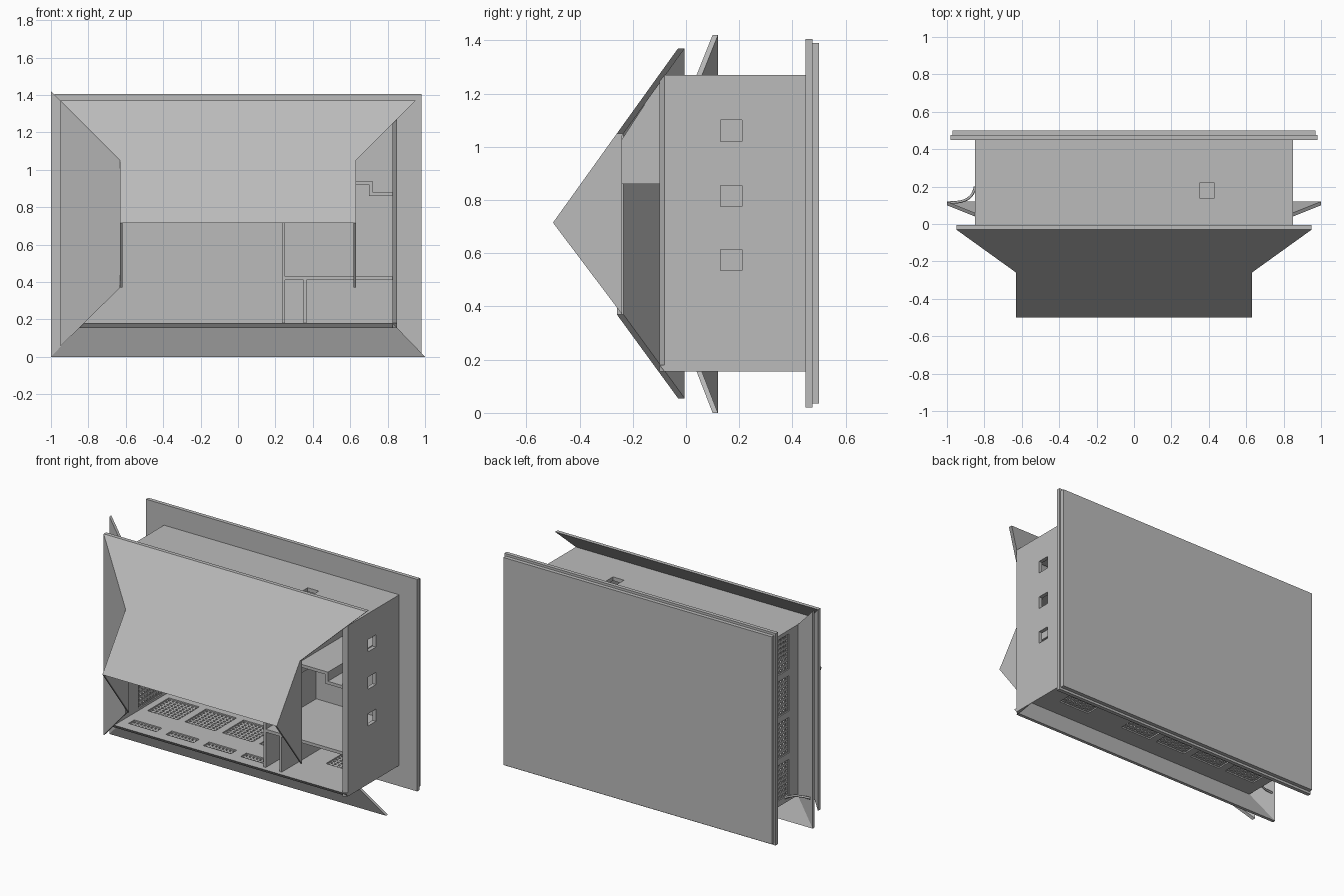
import bpy, bmesh
from mathutils import Vector

cube = bpy.data.objects.get("Cube")
if cube:
    bpy.data.objects.remove(cube, do_unlink=True)

grey = bpy.data.materials.new("plain_grey")
grey.use_nodes = True
COLOUR = (0.5, 0.5, 0.5, 1)
grey.diffuse_color = COLOUR
grey.node_tree.nodes["Principled BSDF"].inputs["Base Color"].default_value = COLOUR


def make(name, bm):
    mesh = bpy.data.meshes.new(name)
    bmesh.ops.recalc_face_normals(bm, faces=bm.faces)
    bm.to_mesh(mesh)
    bm.free()
    mesh.materials.append(grey)
    ob = bpy.data.objects.new(name, mesh)
    bpy.context.collection.objects.link(ob)
    return ob


def slab(name, outline, offset):
    """Extrude a flat outline along an offset."""
    bm = bmesh.new()
    face = bm.faces.new([bm.verts.new(p) for p in outline])
    new = bmesh.ops.extrude_face_region(bm, geom=[face])["geom"]
    verts = [g for g in new if isinstance(g, bmesh.types.BMVert)]
    bmesh.ops.translate(bm, verts=verts, vec=Vector(offset))
    return make(name, bm)


def box(name, x0, x1, y0, y1, z0, z1):
    return slab(name, [(x0, y0, z0), (x1, y0, z0), (x1, y1, z0), (x0, y1, z0)],
                (0, 0, z1 - z0))


def cut(target, centre, size):
    """Cut a box-shaped opening."""
    lo = [c - s / 2 for c, s in zip(centre, size)]
    hi = [c + s / 2 for c, s in zip(centre, size)]
    tool = box(target.name + "_cutter", lo[0], hi[0], lo[1], hi[1], lo[2], hi[2])
    tool.hide_render = True
    tool.hide_viewport = True
    tool.display_type = 'WIRE'
    mod = target.modifiers.new("opening", 'BOOLEAN')
    mod.operation = 'DIFFERENCE'
    mod.object = tool


def grille(name, centre, width, depth, cols, rows, upright=False):
    """Perforated sheet sitting inside an opening."""
    bm = bmesh.new()
    bmesh.ops.create_grid(bm, x_segments=cols, y_segments=rows, size=0.5)
    for v in bm.verts:
        v.co = Vector((v.co.x * width, v.co.y * depth, 0))
    cells = list(bm.faces)
    bmesh.ops.inset_individual(bm, faces=cells, thickness=0.01)
    bmesh.ops.delete(bm, geom=cells, context='FACES')
    ob = make(name, bm)
    ob.location = centre
    if upright:
        ob.rotation_euler.y = 1.5708
    mod = ob.modifiers.new("thickness", 'SOLIDIFY')
    mod.thickness = 0.008
    mod.offset = 0


# Case: floor and side walls with bevelled front edges, roof and back
W, Z0, Z1, BACK, T = 0.85, 0.155, 1.27, 0.455, 0.025
floor = slab("floor", [(-W, -0.08, Z0), (-W, -0.1, Z0 + T), (-W, BACK, Z0 + T), (-W, BACK, Z0)],
             (2 * W, 0, 0))
right_wall = slab("window_wall", [(W, -0.08, Z0), (W - T, -0.1, Z0), (W - T, BACK, Z0), (W, BACK, Z0)],
                  (0, 0, Z1 - Z0))
left_wall = box("vent_wall", -W, -W + T, -0.08, BACK, Z0, Z1)
roof = box("roof", -W, W, -0.08, BACK, Z1 - T, Z1)
box("back_plate", -0.98, 0.98, 0.45, 0.475, 0.02, 1.405)
box("back_cover", -0.97, 0.97, 0.475, 0.5, 0.035, 1.39)

# Small square openings
for z in (0.575, 0.815, 1.06):
    cut(right_wall, (W, 0.17, z), (0.1, 0.08, 0.08))
cut(roof, (0.39, 0.18, Z1), (0.08, 0.08, 0.1))

# Framed vents in the floor and the vent wall
for i, x in enumerate((-0.67, -0.4, -0.13, 0.14, 0.62)):
    cut(floor, (x, 0.29, Z0), (0.22, 0.22, 0.1))
    grille(f"floor_vent_{i}", (x, 0.29, Z0 + T / 2), 0.222, 0.222, 8, 8)
    if i < 4:
        cut(floor, (x, 0.0, Z0), (0.2, 0.06, 0.1))
        grille(f"front_vent_{i}", (x, 0.0, Z0 + T / 2), 0.202, 0.062, 8, 2)
for i in range(4):
    z = 0.31 + 0.273 * i
    cut(left_wall, (-W, 0.27, z), (0.1, 0.24, 0.23))
    grille(f"wall_vent_{i}", (-W + T / 2, 0.27, z), 0.232, 0.242, 8, 8, True)

# Interior partitions and shelves
box("tall_partition", 0.235, 0.25, -0.07, BACK, Z0 + T, 0.88)
box("short_partition", 0.35, 0.365, -0.07, BACK, Z0 + T, 0.41)
box("lower_shelf", 0.25, W - T, -0.07, BACK, 0.41, 0.43)
slab("stepped_shelf", [(0.5, -0.1, 0.92), (0.7, -0.1, 0.92), (0.7, -0.1, 0.86), (W - T, -0.1, 0.86),
                       (W - T, -0.1, 0.88), (0.72, -0.1, 0.88), (0.72, -0.1, 0.94), (0.5, -0.1, 0.94)],
     (0, BACK + 0.1, 0))
slab("upper_partition", [(0.49, -0.35, 0.86), (0.49, BACK, 0.86), (0.49, BACK, Z1 - T),
                         (0.49, -0.1, Z1 - T)], (0.012, 0, 0))

# Hood: sloping top panel, left flap and two triangular cheeks
hood_in = (0, 0.025, 0)
slab("hood_top", [(-0.95, -0.03, 1.37), (0.95, -0.03, 1.37), (0.63, -0.26, 1.05), (0.63, -0.5, 0.715),
                  (-0.63, -0.5, 0.715), (-0.63, -0.26, 1.05)], hood_in)
slab("hood_flap", [(-0.95, -0.03, 1.37), (-0.63, -0.26, 1.05), (-0.63, -0.26, 0.37),
                   (-0.95, -0.03, 0.055)], hood_in)
for side, name in ((-1, "left_cheek"), (1, "right_cheek")):
    slab(name, [(side * 0.63, -0.24, 1.06), (side * 0.63, -0.5, 0.715), (side * 0.63, -0.24, 0.37)],
         (-side * 0.012, 0, 0))

# Flared skirts on the vent side and below
skirt_in = (0, 0.02, 0)
slab("side_skirt", [(-1, 0.1, 1.42), (-1, 0.1, 0), (-W, 0.04, Z0), (-W, 0.04, Z1)], skirt_in)
slab("bottom_skirt", [(-1, 0.1, 0), (1, 0.1, 0), (W, 0.04, Z0), (-W, 0.04, Z0)], skirt_in)

# Small curved hook behind the side skirt
curve = bpy.data.curves.new("hook", 'CURVE')
curve.dimensions = '3D'
curve.bevel_depth = 0.007
curve.bevel_resolution = 1
spline = curve.splines.new('BEZIER')
spline.bezier_points.add(1)
for p, co, a, b in zip(spline.bezier_points, ((-0.98, 0.115, 0.19), (-0.85, 0.2, 0.19)),
                       ((-1, 0.115, 0.19), (-0.86, 0.14, 0.19)), ((-0.9, 0.115, 0.19), (-0.84, 0.23, 0.19))):
    p.co, p.handle_left, p.handle_right = co, a, b
curve.materials.append(grey)
bpy.context.collection.objects.link(bpy.data.objects.new("hook", curve))
